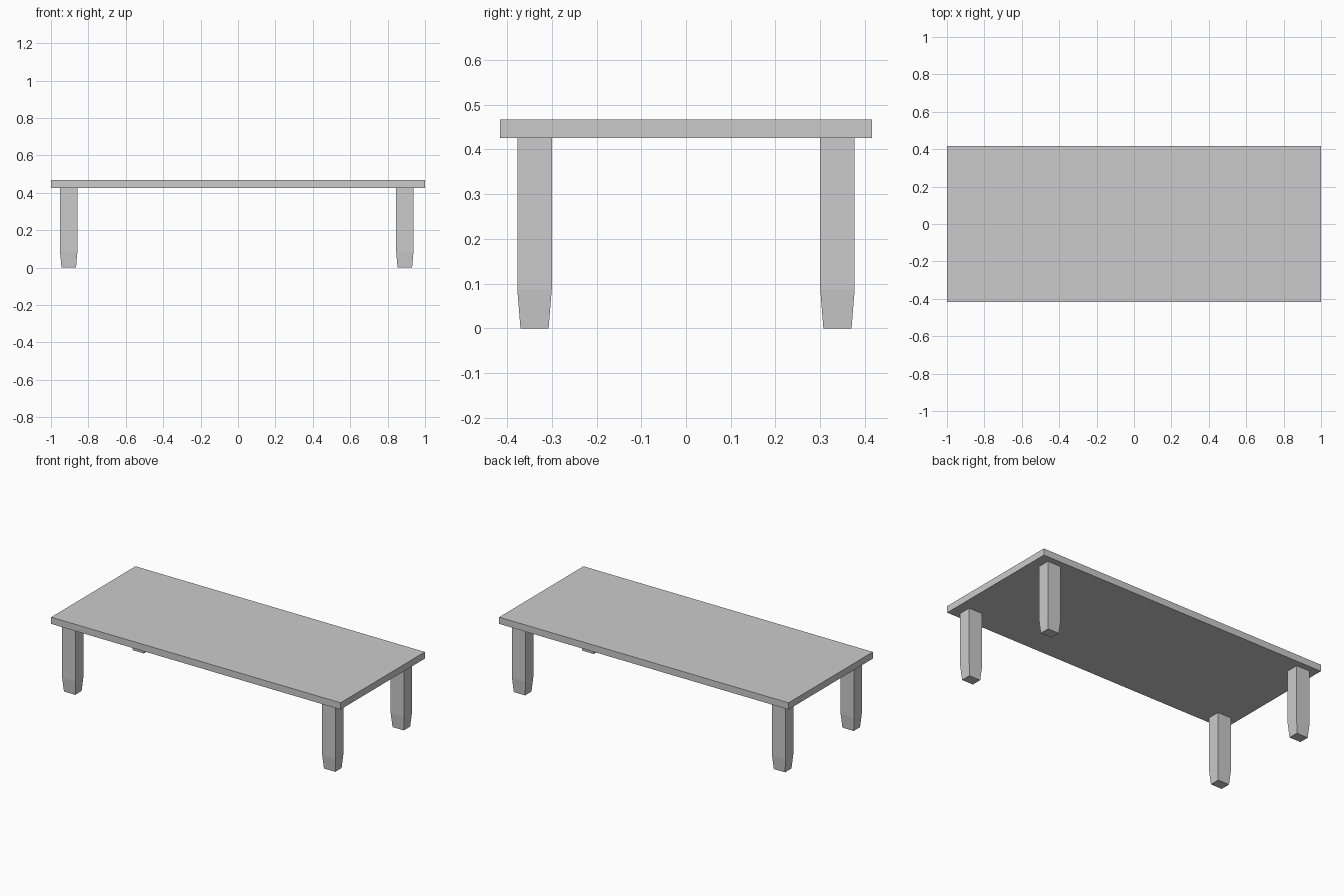
import bpy, bmesh

if "Cube" in bpy.data.objects:
    bpy.data.objects.remove(bpy.data.objects["Cube"])

TOP_Z, UNDER_Z, TAPER_Z = 0.467, 0.425, 0.087


def stacked_box(name, centre, sections):
    """Closed box-like solid from (z, half_x, half_y) rectangular sections."""
    bm = bmesh.new()
    cx, cy = centre
    rings = []
    for z, hx, hy in sections:
        rings.append([bm.verts.new((cx + sx * hx, cy + sy * hy, z))
                      for sx, sy in ((-1, -1), (1, -1), (1, 1), (-1, 1))])
    bm.faces.new(rings[0][::-1])
    bm.faces.new(rings[-1])
    for low, high in zip(rings, rings[1:]):
        for i in range(4):
            j = (i + 1) % 4
            bm.faces.new((low[i], low[j], high[j], high[i]))
    mesh = bpy.data.meshes.new(name)
    bm.to_mesh(mesh)
    bm.free()
    obj = bpy.data.objects.new(name, mesh)
    bpy.context.collection.objects.link(obj)
    return obj


# Table top slab
stacked_box("table_top", (0, 0), [(UNDER_Z, 1.0, 0.416), (TOP_Z, 1.0, 0.416)])

# Four legs with tapered feet (the right pair sits slightly further in)
for side, x in (("left", -0.905), ("right", 0.892)):
    for end, y in (("front", -0.3385), ("back", 0.3385)):
        stacked_box(f"{end}_{side}_leg", (x, y),
                    [(0, 0.039, 0.0315),
                     (TAPER_Z, 0.0465, 0.0385),
                     (UNDER_Z, 0.0465, 0.0385)])
